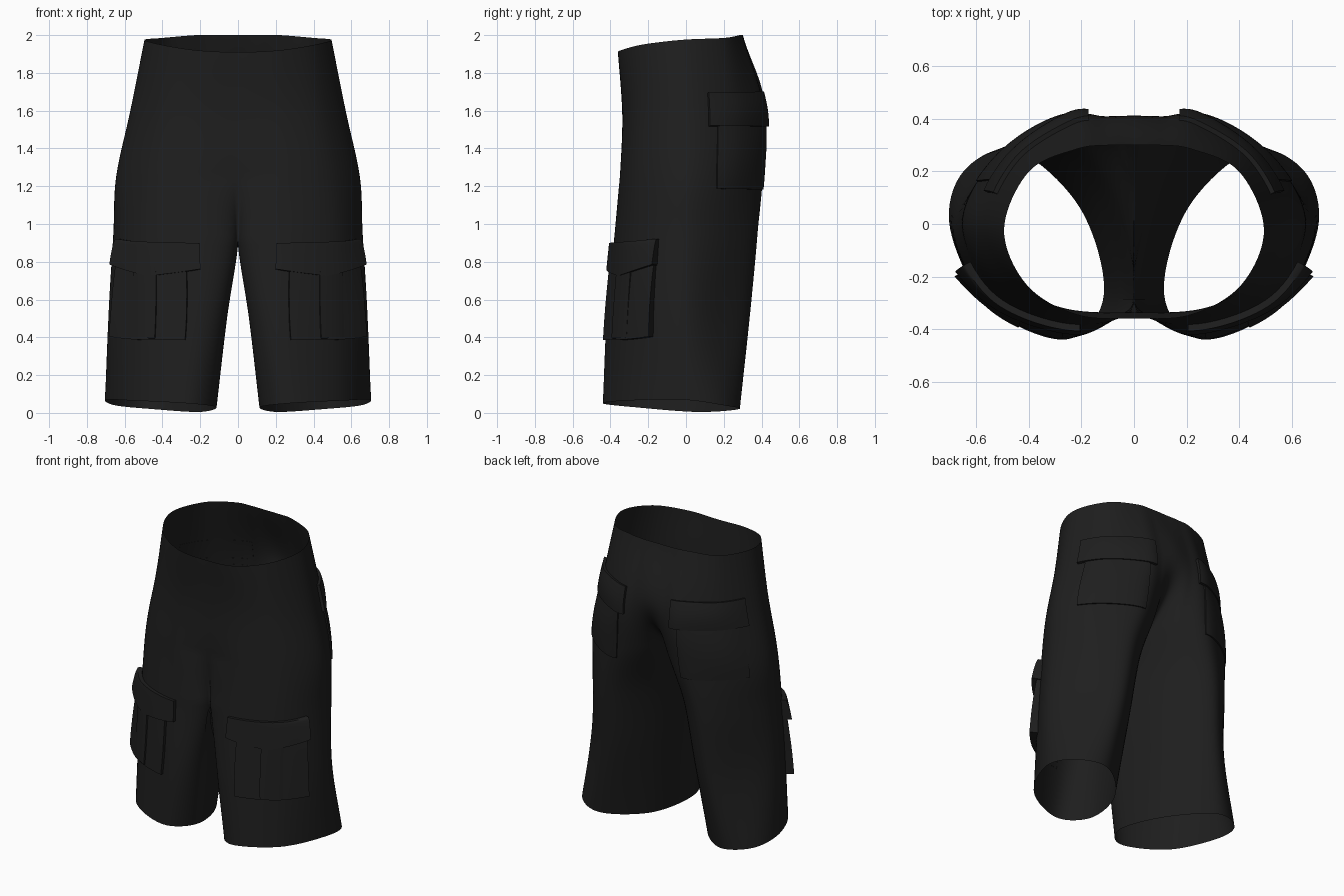
import bpy, bmesh, math
from mathutils import Vector

cube = bpy.data.objects.get("Cube")
if cube:
    bpy.data.objects.remove(cube, do_unlink=True)

# One dark cloth colour
cloth = bpy.data.materials.new("black cloth")
cloth.use_nodes = True
cloth.diffuse_color = (0.013, 0.013, 0.013, 1)
bsdf = cloth.node_tree.nodes["Principled BSDF"]
bsdf.inputs["Base Color"].default_value = cloth.diffuse_color
bsdf.inputs["Roughness"].default_value = 0.9

# Guide lines down the left half, each from waist through hip, seat,
# crotch level and thigh to the hem
front_seam = [(0, -.36, 1.91), (0, -.338, 1.6), (0, -.335, 1.25),
              (0, -.29, .92), (.06, -.285, .5), (.115, -.27, .03)]
front_crease = [(.22, -.345, 1.92), (.27, -.32, 1.6), (.27, -.345, 1.25),
                (.22, -.38, .92), (.215, -.42, .5), (.26, -.44, .05)]
front_side = [(.41, -.23, 1.95), (.465, -.22, 1.6), (.515, -.24, 1.25),
              (.525, -.27, .93), (.53, -.3, .5), (.55, -.315, .065)]
outer_seam = [(.495, -.02, 1.975), (.57, 0, 1.6), (.645, 0, 1.25),
              (.66, -.01, .95), (.685, -.03, .53), (.70, -.02, .07)]
back_side = [(.40, .2, 1.985), (.46, .245, 1.6), (.53, .24, 1.25),
             (.54, .235, .93), (.57, .195, .5), (.65, .2, .04)]
back_crease = [(.22, .285, 2), (.24, .4, 1.6), (.27, .405, 1.25),
               (.32, .375, .92), (.37, .335, .5), (.45, .28, .02)]
seat_inner = [(.1, .3, 2), (.11, .41, 1.6), (.095, .33, 1.27),
              (.1, .15, .94), (.145, .1, .5), (.205, .06, .005)]
back_seam = [(0, .3, 2), (0, .41, 1.6), (0, .18, 1.28)] + front_seam[3:]
GUIDES = [[Vector(p) for p in g] for g in (
    front_seam, front_crease, front_side, outer_seam,
    back_side, back_crease, seat_inner, back_seam)]
LAST_COL, LAST_ROW, CROTCH = len(GUIDES) - 1, len(front_seam) - 1, 3


def spline(a, b, c, d, t):
    """Smooth curve from b to c."""
    return b + (c - a) * t / 2 + (a * 2 - b * 5 + c * 4 - d) * t * t / 2 \
        + (b * 3 - a - c * 3 + d) * t ** 3 / 2


def along(points, t, before, after):
    i = min(int(t), len(points) - 2)
    ring = [before] + points + [after]
    return spline(*ring[i:i + 4], t - i)


def surface(row, col):
    """Point on the cloth: row runs down, col runs from front to back."""
    cross = [along(g, row, g[0] * 2 - g[1], g[-1] * 2 - g[-2]) for g in GUIDES]
    if row <= CROTCH:
        cross[0].x = cross[-1].x = 0
    # open at the centre seam above the crotch, a closed tube below it
    w = max(0, min(1, row - CROTCH + 1))
    flip = Vector((-1, 1, 1))
    before = (cross[1] * flip).lerp(cross[-2], w)
    after = (cross[-2] * flip).lerp(cross[1], w)
    p = along(cross, col, before, after)
    p.x = max(p.x, 0)
    return p


def normal(row, col):
    e = 0.02
    r0, r1 = max(0, row - e), min(LAST_ROW, row + e)
    c0, c1 = max(0, col - e), min(LAST_COL, col + e)
    du = surface(row, c1) - surface(row, c0)
    up = surface(r0, col) - surface(r1, col)
    return du.cross(up).normalized()


def grid_object(name, rows):
    """Skin rows of points, weld them and mirror to the other side."""
    bm = bmesh.new()
    vs = [[bm.verts.new(p) for p in r] for r in rows]
    for a, b in zip(vs, vs[1:]):
        for j in range(len(a) - 1):
            bm.faces.new((a[j], b[j], b[j + 1], a[j + 1]))
    bmesh.ops.remove_doubles(bm, verts=bm.verts, dist=1e-4)
    mesh = bpy.data.meshes.new(name)
    bm.to_mesh(mesh)
    bm.free()
    mesh.materials.append(cloth)
    ob = bpy.data.objects.new(name, mesh)
    bpy.context.collection.objects.link(ob)
    bpy.ops.object.select_all(action='DESELECT')
    ob.select_set(True)
    bpy.context.view_layer.objects.active = ob
    bpy.ops.object.shade_smooth_by_angle(angle=math.radians(50))
    ob.modifiers.new("mirror", 'MIRROR').merge_threshold = 0.0005


def pad(name, cols, rows, thick, dip=0, puff=0, flare=0, n=20):
    """Raised cloth patch that follows the garment; dip points its lower
    edge, puff swells the middle and flare lifts the end nearer the back."""
    steps = [0] + [i / n for i in range(n + 1)] + [1]
    last = len(steps) - 1
    out = []
    for i, s in enumerate(steps):
        line = []
        for j, t in enumerate(steps):
            col = cols[0] + (cols[1] - cols[0]) * t
            low = rows[1] + dip * (1 - abs(2 * t - 1))
            row = rows[0] + (low - rows[0]) * s
            rim = i in (0, last) or j in (0, last)
            lift = thick + puff * math.sin(math.pi * s) * math.sin(math.pi * t)
            lift += flare * t ** 3 * math.sqrt(s)
            line.append(surface(row, col) + normal(row, col) * (-.001 if rim else lift))
        out.append(line)
    grid_object(name, out)


# Shorts body: hips and both legs in one sheet
R, C = 60, 70
grid_object("shorts_body", [[surface(LAST_ROW * i / R, LAST_COL * j / C)
                             for j in range(C + 1)] for i in range(R + 1)])

# Thigh pockets: bag, raised pleat and pointed flap
pad("thigh_pocket_bag", (1.2, 2.5), (3.35, 4.26), .018, flare=.035)
pad("thigh_pocket_pleat", (1.65, 2.05), (3.38, 4.24), .028)
pad("thigh_pocket_flap", (.95, 2.52), (3.06, 3.4), .025, dip=.09, flare=.035)

# Seat pockets: bag and flap
pad("seat_pocket_bag", (3.65, 5.15), (1.1, 2.2), .008, puff=.012)
pad("seat_pocket_flap", (3.47, 5.45), (.75, 1.23), .018, puff=.008)
